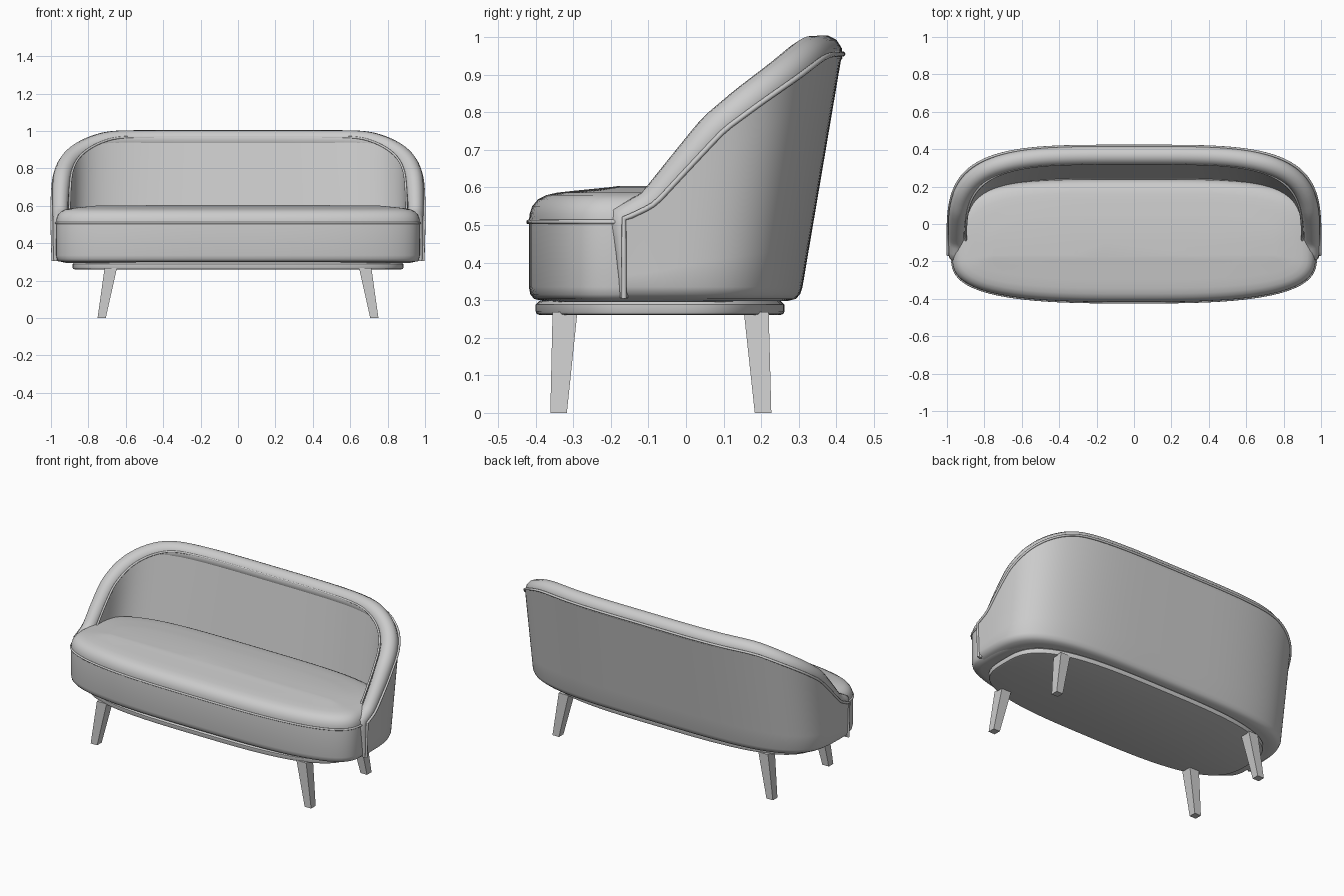
import bpy
import math

cube = bpy.data.objects.get("Cube")
if cube:
    bpy.data.objects.remove(cube, do_unlink=True)

grey = bpy.data.materials.new("light_grey_fabric")
grey.use_nodes = True
colour = (0.6, 0.6, 0.6, 1)
grey.diffuse_color = colour
grey.node_tree.nodes["Principled BSDF"].inputs["Base Color"].default_value = colour

ARM_Y = -0.165   # front edge of the arms
STEPS = 96


def finish(obj, angle=40):
    obj.data.materials.clear()
    obj.data.materials.append(grey)
    bpy.ops.object.select_all(action="DESELECT")
    obj.select_set(True)
    bpy.context.view_layer.objects.active = obj
    bpy.ops.object.shade_smooth_by_angle(angle=math.radians(angle))
    return obj


def loft(name, rings, closed=True, caps=True, angle=40):
    """Skin a list of equal-length rings."""
    n = len(rings[0])
    verts = [p for ring in rings for p in ring]
    faces = []
    for r in range(len(rings) - 1):
        for i in range(n if closed else n - 1):
            j = (i + 1) % n
            faces.append((r * n + i, r * n + j, (r + 1) * n + j, (r + 1) * n + i))
    if caps:
        faces.append(tuple(reversed(range(n))))
        faces.append(tuple(range(len(verts) - n, len(verts))))
    mesh = bpy.data.meshes.new(name)
    mesh.from_pydata(verts, [], faces)
    obj = bpy.data.objects.new(name, mesh)
    bpy.context.collection.objects.link(obj)
    return finish(obj, angle)


def tube(name, points, radii, cyclic=False):
    """Round cord swept along a path."""
    curve = bpy.data.curves.new(name, "CURVE")
    curve.dimensions = "3D"
    curve.bevel_depth = 1
    curve.bevel_resolution = 4
    curve.use_fill_caps = True
    spline = curve.splines.new("POLY")
    spline.points.add(len(points) - 1)
    spline.use_cyclic_u = cyclic
    for sp, p, r in zip(spline.points, points, radii):
        sp.co = (*p, 1)
        sp.radius = r
    obj = bpy.data.objects.new(name, curve)
    bpy.context.collection.objects.link(obj)
    bpy.ops.object.select_all(action="DESELECT")
    obj.select_set(True)
    bpy.context.view_layer.objects.active = obj
    bpy.ops.object.convert(target="MESH")
    return finish(bpy.context.object, 60)


def squircle(t, n):
    c, s = math.cos(t), math.sin(t)
    r = (abs(c) ** n + abs(s) ** n) ** (-1 / n)
    return c * r, s * r


def outline(a, front, back, mid, z, n_front, n_back, inset=0):
    """Closed rounded plan outline, deeper or shallower on each side of mid."""
    ring = []
    for i in range(STEPS):
        t = 2 * math.pi * i / STEPS
        x, y = squircle(t, n_back if math.sin(t) > 0 else n_front)
        depth = (back - mid if y > 0 else mid - front) - inset
        ring.append((x * (a - inset), mid + y * depth, z))
    return ring


# Height of the arm and back edge along the depth
EDGE = [(-0.165, 0.515), (-0.085, 0.553), (0, 0.645), (0.1, 0.752),
        (0.2, 0.826), (0.3, 0.896), (0.375, 0.953), (0.42, 0.955)]


def edge_linear(y):
    y = min(max(y, EDGE[0][0]), EDGE[-1][0])
    for (y0, z0), (y1, z1) in zip(EDGE, EDGE[1:]):
        if y <= y1:
            return z0 + (z1 - z0) * (y - y0) / (y1 - y0)


def edge_height(y):
    return sum(edge_linear(y + k * 0.008) for k in range(-2, 3)) / 5


def u_path(a, back, z=None, lift=0, scale=1):
    """Open plan path from left arm, round the back, to right arm."""
    path = []
    for i in range(STEPS + 1):
        x, s = squircle(math.pi * i / STEPS, 4)
        height = edge_height(ARM_Y + s * (0.415 - ARM_Y)) if z is None else z
        path.append((x * a * scale, ARM_Y + s * (back - ARM_Y) * scale, height + lift))
    return path


def blend(ring_a, ring_b, f):
    return [tuple(p + (q - p) * f for p, q in zip(u, v)) for u, v in zip(ring_a, ring_b)]


# Seat base and crowned cushion
seat_profile = [(0.05, 0.295), (0.014, 0.303), (0.004, 0.315), (0, 0.335), (0, 0.51),
                (0.002, 0.53), (0.009, 0.55), (0.024, 0.568), (0.045, 0.579),
                (0.075, 0.586), (0.12, 0.591), (0.18, 0.597), (0.22, 0.601)]
seat_rings = [outline(0.972, -0.418, 0.24, ARM_Y, z, 3, 4, inset)
              for inset, z in seat_profile]
seat_rings.append([(x * 0.4, ARM_Y + (y - ARM_Y) * 0.4, 0.604) for x, y, z in seat_rings[-1]])
loft("seat_cushion", seat_rings)
seam = outline(0.973, -0.419, 0.24, ARM_Y, 0.508, 3, 4)
tube("seat_piping", seam, [0.006] * len(seam), cyclic=True)

# Outer shell, leaning back, tucked under at the bottom
top = u_path(0.995, 0.415)
low = u_path(0.99, 0.31, z=0.335)
shell = [u_path(0.99, 0.30, z=0.297, scale=s) for s in (0.6, 0.93)]
shell += [u_path(0.99, 0.305, z=0.303, scale=0.972), u_path(0.99, 0.308, z=0.316, scale=0.991)]
shell += [blend(low, top, f / 6) for f in range(7)]
loft("outer_shell", shell, closed=False, caps=False)

# Inner back lining
inner_top = u_path(0.9, 0.325, lift=0.01)
inner_low = u_path(0.9, 0.233, z=0.45)
loft("inner_lining", [blend(inner_top, inner_low, f / 4) for f in range(5)],
     closed=False, caps=False)

# Padded roll along the arms and back, tapering down the arm fronts
rail = u_path(0.95, 0.366)
rail_radii = [0.04 + 0.011 * min(1, (p[2] - 0.515) / 0.3) for p in rail]
leg_down = [(0.976, ARM_Y, 0.305, 0.010), (0.974, ARM_Y, 0.36, 0.014),
            (0.970, ARM_Y, 0.42, 0.021), (0.963, ARM_Y, 0.465, 0.029),
            (0.955, ARM_Y, 0.495, 0.036)]
left = [p[:3] for p in leg_down]
right = [(-x, y, z) for x, y, z in reversed(left)]
end_radii = [p[3] for p in leg_down]
tube("padded_roll", left + rail + right, end_radii + rail_radii + end_radii[::-1])

# Piping on the outer and inner edges of the roll
drop = [(0.99, ARM_Y, 0.305), (0.993, ARM_Y, 0.4)]
cord = drop + u_path(0.996, 0.417) + [(-x, y, z) for x, y, z in reversed(drop)]
tube("outer_piping", cord, [0.007] * len(cord))
cord = u_path(0.9, 0.323, lift=0.014)
tube("inner_piping", cord, [0.006] * len(cord))

# Plinth under the seat
loft("plinth", [outline(0.885, -0.4, 0.262, -0.07, z, 3.2, 3.2, inset)
                for inset, z in ((0.012, 0.26), (0.003, 0.263), (0, 0.27),
                                 (0, 0.288), (0.01, 0.298))])


# Splayed tapered legs
def square(x, y, z, half):
    return [(x + i * half, y + j * half, z) for i, j in ((-1, -1), (1, -1), (1, 1), (-1, 1))]


for side, side_name in ((1, "left"), (-1, "right")):
    for end, y_foot, y_top in (("front", -0.339, -0.322), ("back", 0.205, 0.187)):
        loft(f"{end}_{side_name}_leg",
             [square(side * 0.729, y_foot, 0, 0.022), square(side * 0.68, y_top, 0.268, 0.033)],
             angle=20)
